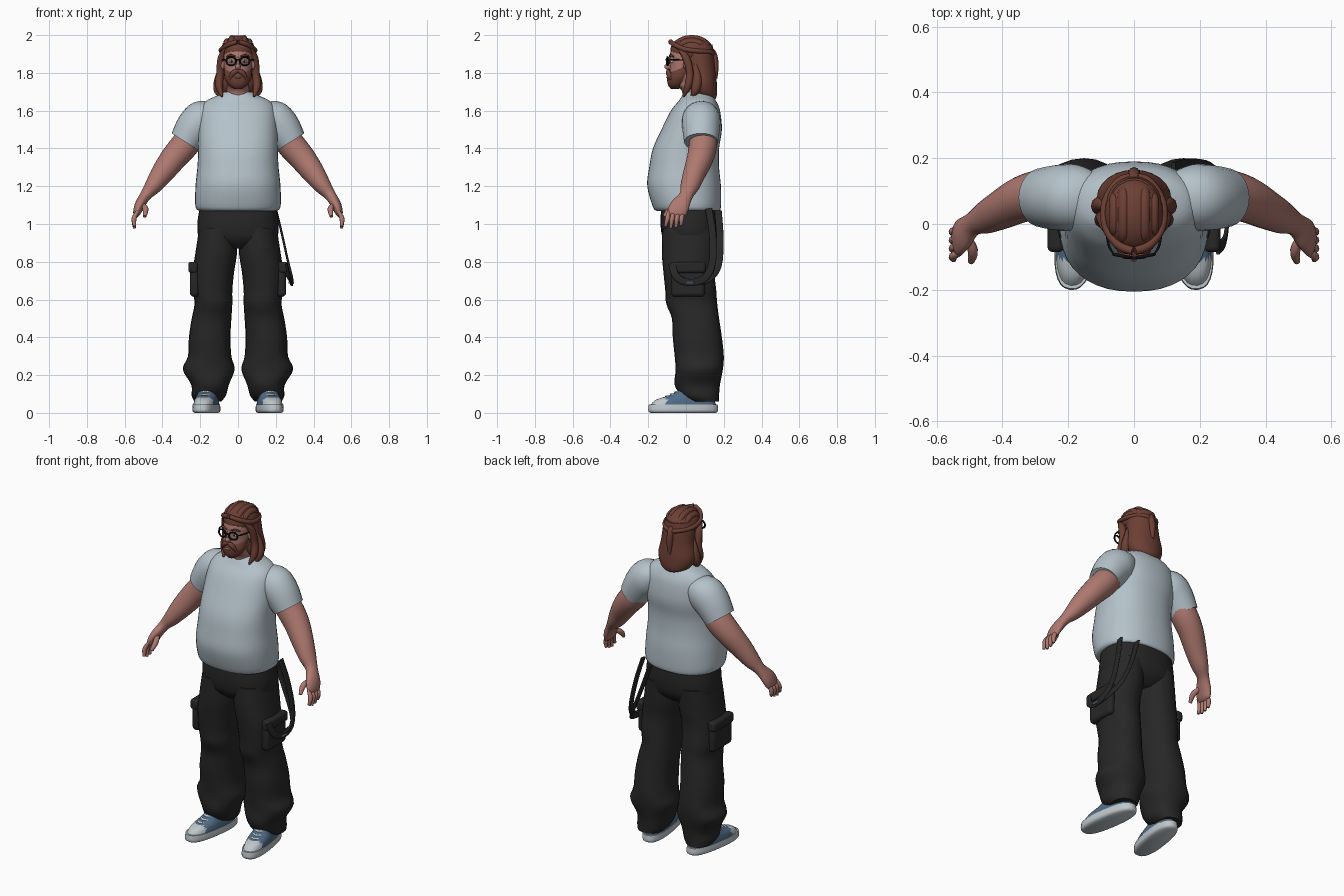
import bpy, bmesh, math
from mathutils import Vector, Matrix

default_cube = bpy.data.objects.get("Cube")
if default_cube:
    bpy.data.objects.remove(default_cube)
parts = []
X_AXIS, Y_AXIS, Z_AXIS = Vector((1, 0, 0)), Vector((0, 1, 0)), Vector((0, 0, 1))
SIDES = (("left", 1), ("right", -1))


def material(name, red, green, blue):
    mat = bpy.data.materials.new(name)
    mat.use_nodes = True
    color = (red, green, blue, 1)
    mat.diffuse_color = color
    shader = next(n for n in mat.node_tree.nodes if n.type == "BSDF_PRINCIPLED")
    shader.inputs["Base Color"].default_value = color
    shader.inputs["Roughness"].default_value = .8
    return mat


skin = material("skin", .42, .19, .16)
cotton = material("pale grey cotton", .46, .54, .59)
black_cloth = material("black cloth", .02, .02, .02)
auburn = material("auburn hair", .15, .05, .034)
denim = material("blue canvas", .08, .15, .24)
rubber = material("white rubber", .52, .57, .6)
frame_black = material("black frame", .006, .006, .007)


def finish(name, bm, mat):
    """Turn a bmesh into a smooth object with one material."""
    bmesh.ops.recalc_face_normals(bm, faces=bm.faces)
    mesh = bpy.data.meshes.new(name)
    bm.to_mesh(mesh)
    bm.free()
    mesh.materials.append(mat)
    obj = bpy.data.objects.new(name, mesh)
    bpy.context.collection.objects.link(obj)
    parts.append(obj)
    return obj


def smooth_rows(rows, steps):
    """Catmull-Rom interpolation through the given rows."""
    rows = [Vector(r) for r in rows]
    padded = [rows[0]] + rows + [rows[-1]]
    result = []
    for a, b, c, d in zip(padded, padded[1:], padded[2:], padded[3:]):
        for k in range(steps):
            t = k / steps
            slope_in, slope_out = (c - a) / 2, (d - b) / 2
            result.append(b + slope_in * t
                          + ((c - b) * 3 - slope_in * 2 - slope_out) * t ** 2
                          + ((b - c) * 2 + slope_in + slope_out) * t ** 3)
    return result + [rows[-1]]


def loft(name, mat, rows, side=1, across=None, power=2, count=24, steps=4):
    """Skin rings (x, y, z, radius, radius); level rings unless across is set."""
    rows = smooth_rows([(r[0] * side, *r[1:]) for r in rows], steps)
    centers = [Vector(r[:3]) for r in rows]
    bm = bmesh.new()
    rings = []
    for i, row in enumerate(rows):
        u, v = X_AXIS, Y_AXIS
        if across:
            tangent = centers[min(i + 1, len(rows) - 1)] - centers[max(i - 1, 0)]
            u = tangent.cross(across).normalized()
            v = tangent.cross(u).normalized()
        ring = []
        for k in range(count):
            angle = math.tau * k / count
            c, s = math.cos(angle), math.sin(angle)
            c = math.copysign(abs(c) ** (2 / power), c)
            s = math.copysign(abs(s) ** (2 / power), s)
            ring.append(bm.verts.new(centers[i] + u * c * row[3] + v * s * row[4]))
        rings.append(ring)
    for low, high in zip(rings, rings[1:]):
        for k in range(count):
            n = (k + 1) % count
            bm.faces.new((low[k], low[n], high[n], high[k]))
    bm.faces.new(rings[0])
    bm.faces.new(rings[-1])
    return finish(name, bm, mat)


def tube(name, mat, points, radius, side=1, across=Y_AXIS, tip=.6):
    """Round strand through points, thinner at both ends."""
    last = len(points) - 1
    rows = [(*p, *[radius * (tip if i in (0, last) else 1)] * 2)
            for i, p in enumerate(points)]
    return loft(name, mat, rows, side, across, count=10)


def blob(name, mat, center, radii, side=1):
    bm = bmesh.new()
    place = Matrix.Translation((center[0] * side, *center[1:])) @ Matrix.Diagonal((*radii, 1))
    bmesh.ops.create_uvsphere(bm, u_segments=24, v_segments=14, radius=1, matrix=place)
    return finish(name, bm, mat)


def box(name, mat, center, size, side=1, bevel=.01):
    bm = bmesh.new()
    place = Matrix.Translation((center[0] * side, *center[1:])) @ Matrix.Diagonal((*size, 1))
    bmesh.ops.create_cube(bm, size=1, matrix=place)
    obj = finish(name, bm, mat)
    rounding = obj.modifiers.new("rounding", "BEVEL")
    rounding.width, rounding.segments = bevel, 3
    return obj


# Shirt body and trouser seat
loft("shirt_body", cotton, [
    (0, .01, 1.07, .2, .165), (0, .005, 1.09, .225, .18), (0, -.01, 1.2, .225, .195),
    (0, -.01, 1.3, .215, .185), (0, 0, 1.4, .21, .175), (0, .03, 1.5, .21, .16),
    (0, .05, 1.6, .2, .13), (0, .06, 1.65, .17, .1), (0, .06, 1.68, .11, .08),
    (0, .055, 1.7, .07, .06)], power=2.3, count=40)
loft("trouser_seat", black_cloth, [
    (0, .02, 1.1, .2, .15), (0, .02, 1, .215, .155), (0, .02, .92, .2, .14),
    (0, .02, .87, .1, .09)], power=2.4, count=32)

for label, s in SIDES:
    # Sleeve and arm
    loft(label + "_sleeve", cotton, [
        (.12, .07, 1.59, .06, .08), (.18, .08, 1.56, .1, .1), (.23, .08, 1.51, .1, .1),
        (.28, .08, 1.435, .084, .09)], s, Y_AXIS)
    loft(label + "_arm", skin, [
        (.22, .09, 1.5, .07, .07), (.28, .09, 1.42, .075, .075), (.34, .075, 1.35, .07, .07),
        (.4, .045, 1.27, .06, .06), (.45, .02, 1.2, .045, .05), (.49, 0, 1.15, .03, .036),
        (.52, -.03, 1.1, .027, .05), (.535, -.05, 1.06, .02, .05),
        (.54, -.055, 1.04, .01, .03)], s, Y_AXIS)
    # Fingers and thumb
    for i in range(4):
        y = -.09 + .025 * i
        reach = .01 * abs(i - 1.3)
        tube(label + "_finger", skin, [
            (.53, y, 1.07), (.55, y - .008, 1.03), (.548, y * 1.1 - .01, .975 + reach)],
            .013, s)
    tube(label + "_thumb", skin, [
        (.51, -.03, 1.11), (.49, -.08, 1.08), (.495, -.115, 1.04)], .016, s, X_AXIS)

    # Baggy trouser leg with a cargo pocket
    loft(label + "_trouser_leg", black_cloth, [
        (.105, .02, .98, .1, .145), (.115, .015, .85, .11, .143), (.13, .015, .75, .11, .135),
        (.135, .025, .65, .105, .135), (.13, .03, .58, .1, .135), (.14, .05, .5, .105, .125),
        (.15, .06, .4, .11, .13), (.15, .07, .3, .115, .13), (.155, .07, .23, .137, .125),
        (.148, .06, .15, .1, .12), (.155, .075, .09, .09, .1), (.16, .1, .06, .07, .075)],
        s, power=2.2)
    box(label + "_cargo_pocket", black_cloth, (.23, .01, .7), (.05, .18, .17), s, .02)
    box(label + "_pocket_flap", black_cloth, (.238, .01, .77), (.05, .19, .06), s, .015)

    # Canvas shoe with rubber sole and toe cap
    shoe = [
        loft(label + "_shoe_sole", rubber, [
            (0, -.015, 0, .055, .175), (0, -.015, .012, .066, .187),
            (0, -.015, .045, .064, .184)], power=2.5, count=32),
        loft(label + "_shoe_upper", denim, [
            (0, -.015, .04, .062, .178), (0, -.005, .07, .058, .155),
            (0, .03, .095, .052, .115), (0, .06, .13, .045, .085)], power=2.4, count=32)]
    upper = shoe[-1].data
    upper.materials.append(rubber)
    for face in upper.polygons:
        face.material_index = int(face.center.y < -.115)
    for y, z in ((-.105, .086), (-.08, .097), (-.055, .11)):
        shoe.append(tube(label + "_shoe_lace", rubber, [
            (-.04, y + .03, z - .006), (0, y, z), (.04, y + .03, z - .006)],
            .007, across=Z_AXIS))
    for piece in shoe:
        piece.location.x = .165 * s
        piece.rotation_euler.z = .15 * s

    # Eye, ear, brow and spectacles
    blob(label + "_eye", rubber, (.034, -.073, 1.86), (.014, .01, .008), s)
    blob(label + "_iris", frame_black, (.034, -.082, 1.86), (.005, .003, .006), s)
    blob(label + "_ear", skin, (.08, .005, 1.845), (.012, .02, .03), s)
    tube(label + "_brow", auburn, [
        (.014, -.087, 1.887), (.04, -.082, 1.894), (.06, -.065, 1.885)], .006, s, Z_AXIS)
    bpy.ops.mesh.primitive_torus_add(
        location=(.036 * s, -.097, 1.862), rotation=(math.pi / 2, 0, .18 * s),
        major_radius=.026, minor_radius=.005, major_segments=28, minor_segments=8)
    rim = bpy.context.object
    rim.name = label + "_spectacle_rim"
    rim.scale.y = .85
    rim.data.materials.append(frame_black)
    parts.append(rim)
    tube(label + "_spectacle_arm", frame_black, [
        (.06, -.093, 1.868), (.078, -.06, 1.87), (.087, .02, 1.865)], .004, s, Z_AXIS)

    # Moustache, tied-back strand and hanging locks
    tube(label + "_moustache", auburn, [
        (0, -.093, 1.81), (.025, -.093, 1.8), (.045, -.078, 1.765)], .014, s)
    tube(label + "_tied_strand", auburn, [
        (.004, -.082, 1.965), (.05, -.062, 1.95), (.086, -.005, 1.925), (.085, .07, 1.915),
        (.045, .13, 1.91), (0, .143, 1.9)], .013, s, Z_AXIS, 1)
    tube(label + "_front_lock", auburn, [
        (.07, -.04, 1.93), (.087, 0, 1.88), (.095, .02, 1.8), (.1, .01, 1.73),
        (.085, -.015, 1.675)], .02, s, tip=.3)
    tube(label + "_shoulder_lock", auburn, [
        (.085, .05, 1.85), (.1, .06, 1.77), (.105, .05, 1.71), (.09, .03, 1.67)],
        .024, s, tip=.3)
    for i in (1, 2):
        tilt = .42 * i
        arc = [math.pi * (.12 + .15 * k) for k in range(6)]
        tube(label + "_crown_lock", auburn, [
            (.078 * math.sin(tilt), .03 - .1 * math.cos(tilt) * math.cos(a),
             1.92 + .068 * math.cos(tilt) * math.sin(a)) for a in arc],
            .018, s, X_AXIS)

# Head, nose and beard
loft("head", skin, [
    (0, .045, 1.65, .06, .06), (0, .035, 1.71, .06, .06), (0, -.01, 1.745, .055, .065),
    (0, -.012, 1.78, .068, .074), (0, -.002, 1.84, .075, .084), (0, .003, 1.9, .077, .088),
    (0, .02, 1.95, .068, .083), (0, .03, 1.98, .03, .04)])
blob("nose", skin, (0, -.091, 1.833), (.014, .024, .017))
tube("nose_bridge", skin, [(0, -.08, 1.885), (0, -.092, 1.86), (0, -.1, 1.835)], .01,
     across=X_AXIS)
loft("beard", auburn, [
    (0, -.06, 1.715, .02, .02), (0, -.05, 1.735, .05, .045), (0, -.036, 1.77, .07, .064),
    (0, -.02, 1.8, .074, .069), (0, .005, 1.84, .077, .06)])
blob("mouth", skin, (0, -.095, 1.776), (.02, .01, .006))
tube("spectacle_bridge", frame_black, [(-.014, -.1, 1.866), (0, -.105, 1.87), (.014, -.1, 1.866)],
     .004, across=Z_AXIS, tip=1)

# Swept-back hair
blob("hair_crown", auburn, (0, .03, 1.92), (.09, .113, .079))
loft("back_hair", auburn, [
    (0, .06, 1.95, .075, .08), (0, .065, 1.9, .09, .082), (0, .075, 1.82, .098, .08),
    (0, .08, 1.75, .113, .083), (0, .092, 1.7, .1, .073), (0, .11, 1.67, .07, .05),
    (0, .125, 1.65, .02, .02)])
tube("hair_tail", auburn, [(0, .125, 1.93), (0, .145, 1.9), (0, .155, 1.84), (0, .155, 1.77)],
     .018, across=X_AXIS)

# Loose braces hanging from the waist at the left hip
braces = {
    "side_brace": [(.2, .12, 1.08), (.232, .14, .95), (.265, .14, .8), (.285, .1, .715),
                   (.285, .02, .69), (.275, -.05, .72), (.255, -.075, .79)],
    "back_brace": [(.12, .17, 1.07), (.17, .18, .92), (.23, .17, .78), (.275, .12, .71),
                   (.28, .05, .695)]}
for name, points in braces.items():
    loft(name, black_cloth, [(*p, .019, .006) for p in points], across=X_AXIS,
         power=4, count=16)
box("brace_buckle", denim, (.282, .02, .69), (.03, .045, .012), bevel=.004)

# Smooth shading that keeps hard edges
bpy.ops.object.select_all(action="DESELECT")
for obj in parts:
    obj.select_set(True)
bpy.context.view_layer.objects.active = parts[0]
bpy.ops.object.shade_smooth_by_angle(angle=math.radians(50))
